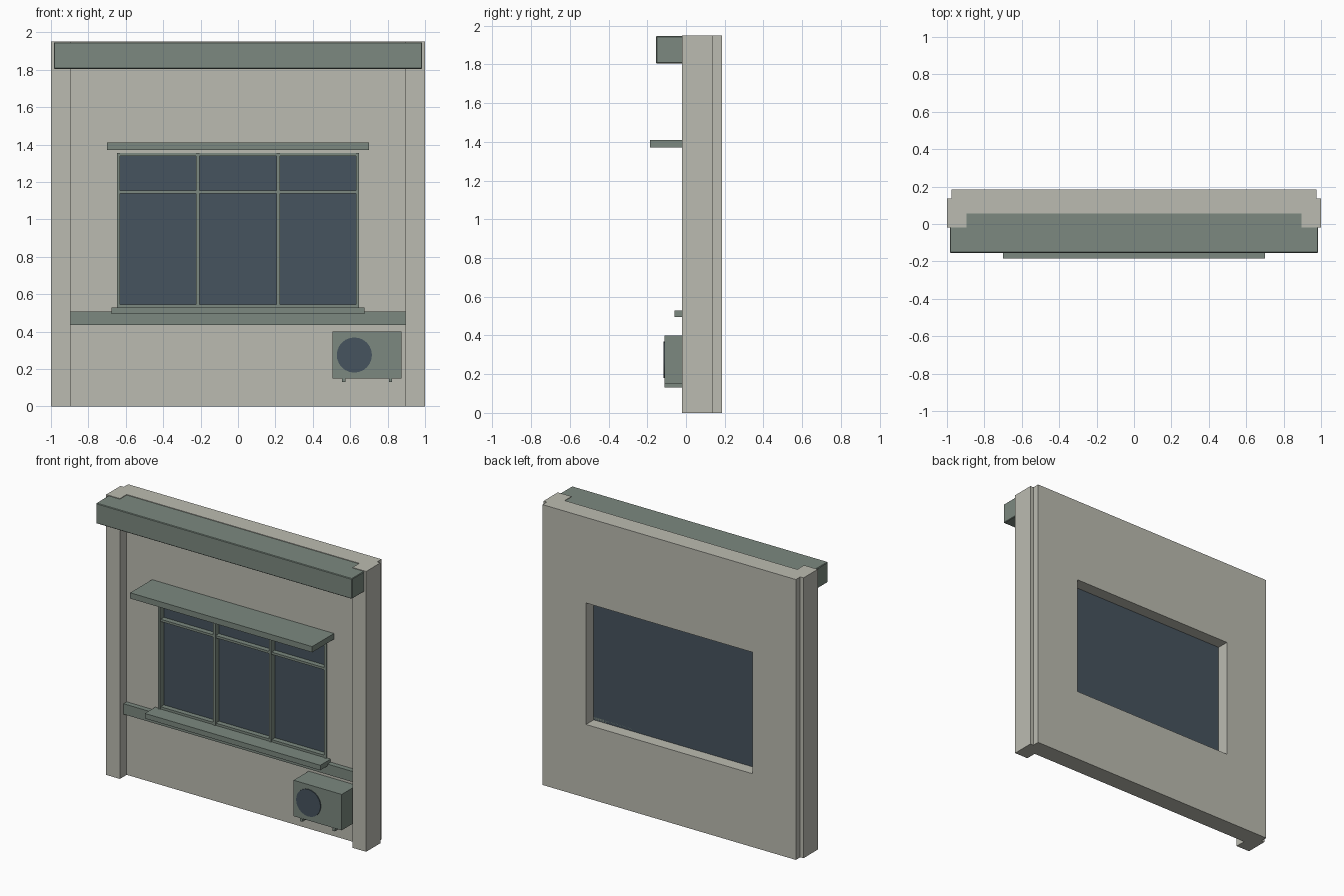
import bpy
import math

cube = bpy.data.objects.get("Cube")
if cube:
    bpy.data.objects.remove(cube, do_unlink=True)


def material(name, colour):
    m = bpy.data.materials.new(name)
    m.use_nodes = True
    m.diffuse_color = (*colour, 1)
    m.node_tree.nodes["Principled BSDF"].inputs["Base Color"].default_value = (*colour, 1)
    return m


PLASTER = material("warm_grey_plaster", (0.50, 0.50, 0.44))
TRIM = material("grey_green_trim", (0.20, 0.25, 0.215))
GLASS = material("dark_blue_glass", (0.062, 0.088, 0.112))


def box(name, x, y, z, mat, bevel=0):
    """Box from (min, max) pairs on each axis."""
    bpy.ops.mesh.primitive_cube_add(size=1, location=[sum(r) / 2 for r in (x, y, z)])
    ob = bpy.context.object
    ob.name = name
    ob.scale = [r[1] - r[0] for r in (x, y, z)]
    bpy.ops.object.transform_apply(location=False, rotation=False, scale=True)
    ob.data.materials.append(mat)
    if bevel:
        mod = ob.modifiers.new("soft_edges", "BEVEL")
        mod.width = bevel
        mod.segments = 1
    return ob


FRONT, BACK, TOP = 0.055, 0.185, 1.95
WALL_Y = (FRONT, BACK)
WALL_X, OPEN_X = 0.975, 0.64
OPEN_LOW, OPEN_HIGH = 0.51, 1.355

# Wall panels around the window opening
box("lower_wall", (-WALL_X, WALL_X), WALL_Y, (0, OPEN_LOW), PLASTER)
box("upper_wall", (-WALL_X, WALL_X), WALL_Y, (OPEN_HIGH, TOP), PLASTER)
for side, s in (("right", -1), ("left", 1)):
    box(side + "_wall", sorted((s * OPEN_X, s * WALL_X)), WALL_Y, (OPEN_LOW, OPEN_HIGH), PLASTER)
    # Corner columns
    box(side + "_column", sorted((s * 0.895, s)), (-0.02, 0.137), (0, TOP), PLASTER)

# Horizontal trim
box("cornice", (-0.985, 0.985), (-0.155, 0.06), (1.805, 1.946), TRIM, 0.004)
box("awning", (-0.7, 0.7), (-0.185, 0.06), (1.37, 1.41), TRIM)
box("string_course", (-0.895, 0.895), (0.02, 0.06), (0.435, 0.508), TRIM)
box("window_sill", (-0.675, 0.675), (-0.06, 0.1), (0.495, 0.53), TRIM)

# Window glass, frame and bars
box("window_glass", (-OPEN_X, OPEN_X), (0.085, 0.1), (OPEN_LOW, OPEN_HIGH), GLASS)
FRAME_Y = (0.045, 0.09)
for side, s in (("right", -1), ("left", 1)):
    box(side + "_frame", sorted((s * 0.63, s * 0.648)), FRAME_Y, (0.53, 1.355), TRIM)
    box(side + "_mullion", (s * 0.215 - 0.009, s * 0.215 + 0.009), FRAME_Y, (0.53, 1.355), TRIM)
for name, z in (("bottom_frame", 0.538), ("transom", 1.147), ("top_frame", 1.347)):
    box(name, (-0.648, 0.648), (0.05, 0.09), (z - 0.008, z + 0.008), TRIM)

# Air conditioning unit with fan disc and feet
box("air_conditioner", (0.505, 0.875), (-0.11, 0.056), (0.15, 0.40), TRIM)
bpy.ops.mesh.primitive_cylinder_add(vertices=24, radius=0.094, depth=0.008,
                                    location=(0.622, -0.112, 0.275),
                                    rotation=(math.pi / 2, 0, 0))
fan = bpy.context.object
fan.name = "fan_disc"
fan.data.materials.append(GLASS)
bpy.ops.object.shade_smooth_by_angle()
for name, x in (("right_foot", 0.565), ("left_foot", 0.815)):
    box(name, (x - 0.009, x + 0.009), (-0.112, 0.056), (0.13, 0.152), TRIM)
